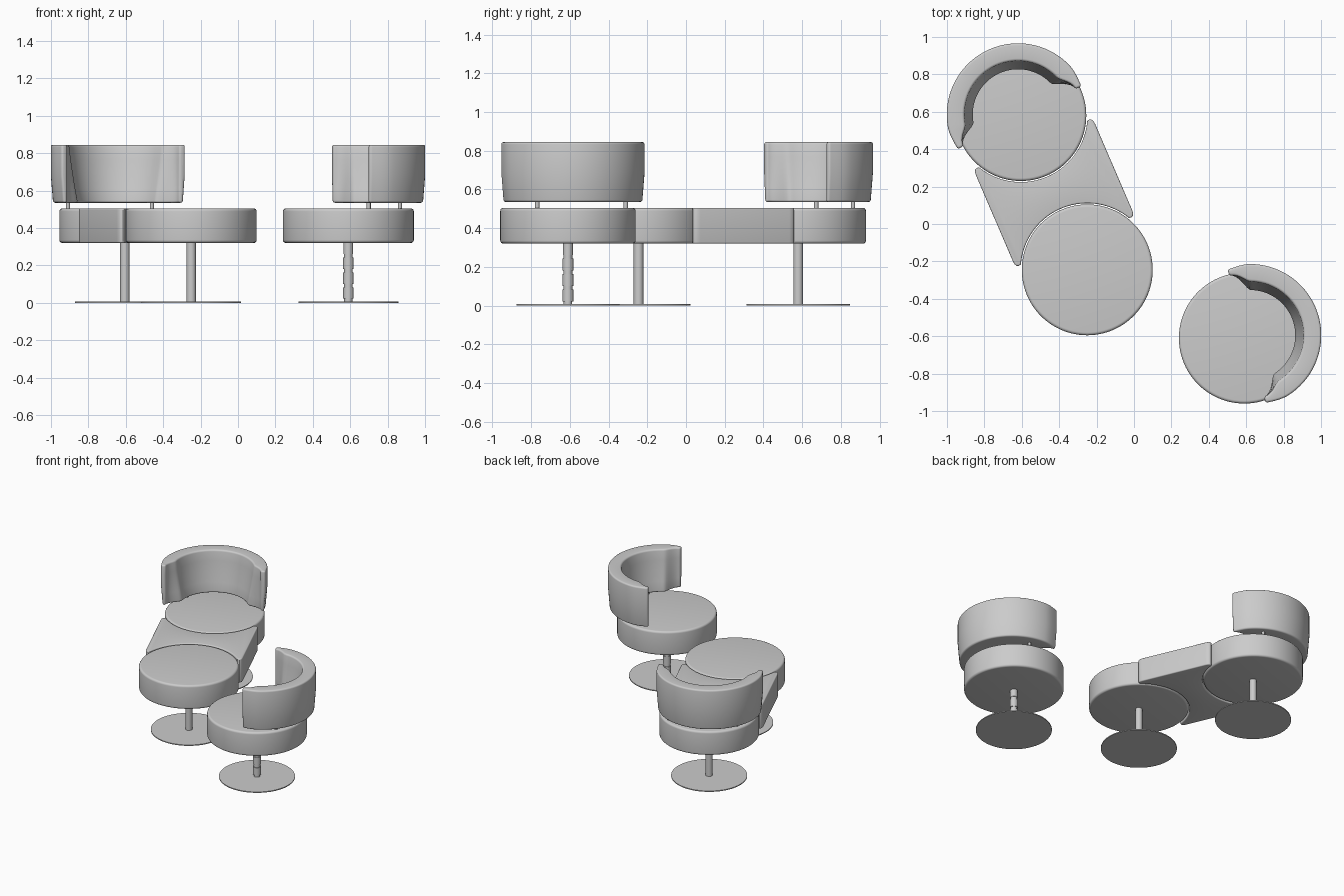
import bpy, bmesh, math
from math import cos, sin, radians, pi

if "Cube" in bpy.data.objects:
    bpy.data.objects.remove(bpy.data.objects["Cube"])

SEATS = {"back_left": (-0.605, 0.58), "middle": (-0.25, -0.245), "right": (0.59, -0.61)}
Z0, Z1 = 0.32, 0.505


def finish(name, bm, bevel=0.0, angle=40):
    bmesh.ops.recalc_face_normals(bm, faces=bm.faces)
    me = bpy.data.meshes.new(name)
    bm.to_mesh(me)
    bm.free()
    ob = bpy.data.objects.new(name, me)
    bpy.context.collection.objects.link(ob)
    bpy.context.view_layer.objects.active = ob
    ob.select_set(True)
    if bevel:
        m = ob.modifiers.new("soft_edges", 'BEVEL')
        m.width, m.segments = bevel, 4
        m.limit_method, m.angle_limit = 'ANGLE', radians(angle)
        m.use_clamp_overlap = False
        bpy.ops.object.modifier_apply(modifier=m.name)
    bpy.ops.object.shade_smooth_by_angle(angle=radians(35))
    ob.select_set(False)
    return ob


def lathe(name, center, profile, n=96):
    """Closed solid of revolution from (radius, z) pairs, capped at both ends."""
    bm = bmesh.new()
    rings = [[bm.verts.new((center[0] + r * cos(2 * pi * i / n),
                            center[1] + r * sin(2 * pi * i / n), z)) for i in range(n)]
             for r, z in profile]
    for a, b in zip(rings, rings[1:]):
        for i in range(n):
            j = (i + 1) % n
            bm.faces.new((a[i], a[j], b[j], b[i]))
    bm.faces.new(rings[0])
    bm.faces.new(rings[-1])
    return finish(name, bm)


def cushion_profile(r, z0, z1, f, k=5):
    steps = [i / k * pi / 2 for i in range(k + 1)]
    low = [(r - f + f * sin(t), z0 + f - f * cos(t)) for t in steps]
    high = [(r - f + f * cos(t), z1 - f + f * sin(t)) for t in steps]
    return low + high


def backrest(name, center, axis, half=93, n=72):
    """Curved back: sloped inner wall, thinning towards both ends."""
    bm = bmesh.new()
    zb, zt, rows = 0.535, 0.845, 4
    secs = []
    for i in range(n + 1):
        a = -half + 2 * half * i / n
        s = min(max((abs(a) - 73) / (half - 73), 0), 1)
        s = s * s * (3 - 2 * s)
        ro = 0.381 - 0.01 * s
        sec = [(ro - 0.012, zb), (ro, zb + 0.15), (ro, zt)]
        for k in range(rows + 1):
            t = k / rows
            ri = 0.288 - 0.048 * t ** 1.2
            sec.append((ri + (ro - 0.035 - ri) * s, zt + (zb - zt) * t))
        th = radians(axis + a)
        secs.append([bm.verts.new((center[0] + r * cos(th), center[1] + r * sin(th), z))
                     for r, z in sec])
    m = len(secs[0])
    for a, b in zip(secs, secs[1:]):
        for k in range(m):
            j = (k + 1) % m
            bm.faces.new((a[k], a[j], b[j], b[k]))
    bm.faces.new(secs[0])
    bm.faces.new(secs[-1])
    return finish(name, bm, 0.012, 50)


# round seats, base plates and pedestal legs
for key, c in SEATS.items():
    lathe(key + "_seat", c, cushion_profile(0.35, Z0, Z1, 0.016))
    lathe(key + "_base_plate", c, [(0.267, 0), (0.267, 0.007)])
    if key == "right":
        # leg with stepped collars
        prof, z = [], 0.004
        for h, r in ((.018, .022), (.06, .028), (.02, .023), (.06, .028), (.02, .023),
                     (.06, .028), (.02, .023), (.06, .026)):
            prof += [(r, z), (r, z + h)]
            z += h
        lathe(key + "_leg", c, prof, 32)
    else:
        lathe(key + "_leg", c, [(0.025, 0.004), (0.025, Z0 + 0.002)], 32)

# backrests with their support posts
for key, c, axis, post_axis in (("back_left", (-0.62, 0.585), 117, 113),
                                ("right", (0.62, -0.595), 16, 20)):
    backrest(key + "_backrest", c, axis)
    for side in (-1, 1):
        t = radians(post_axis + side * 50)
        p = (SEATS[key][0] + 0.318 * cos(t), SEATS[key][1] + 0.318 * sin(t))
        lathe(key + "_back_post_" + ("a" if side < 0 else "b"), p,
              [(0.011, Z1 - 0.02), (0.011, 0.55)], 16)

# connector: block with concave ends that hug the two left seats
a, b = SEATS["back_left"], SEATS["middle"]
dx, dy = a[0] - b[0], a[1] - b[1]
dist = math.hypot(dx, dy)
ux, uy = dx / dist, dy / dist
mx, my = (a[0] + b[0]) / 2, (a[1] + b[1]) / 2
tip = [(0.347, 0.25), (0.345, 0.268), (0.338, 0.28), (0.328, 0.285)]
arc = [(0.356 * sin(radians(t)), dist / 2 - 0.356 * cos(radians(t)))
       for t in [62 - 4 * i for i in range(32)]]
end = tip + arc + [(-x, y) for x, y in reversed(tip)]
outline = end + [(-x, -y) for x, y in end]
bm = bmesh.new()
face = bm.faces.new([bm.verts.new((mx + x * uy + y * ux, my - x * ux + y * uy, Z0))
                     for x, y in outline])
ext = bmesh.ops.extrude_face_region(bm, geom=[face], use_keep_orig=True)
bmesh.ops.translate(bm, vec=(0, 0, Z1 - Z0),
                    verts=[v for v in ext["geom"] if isinstance(v, bmesh.types.BMVert)])
finish("connector_cushion", bm, 0.008, 60)
